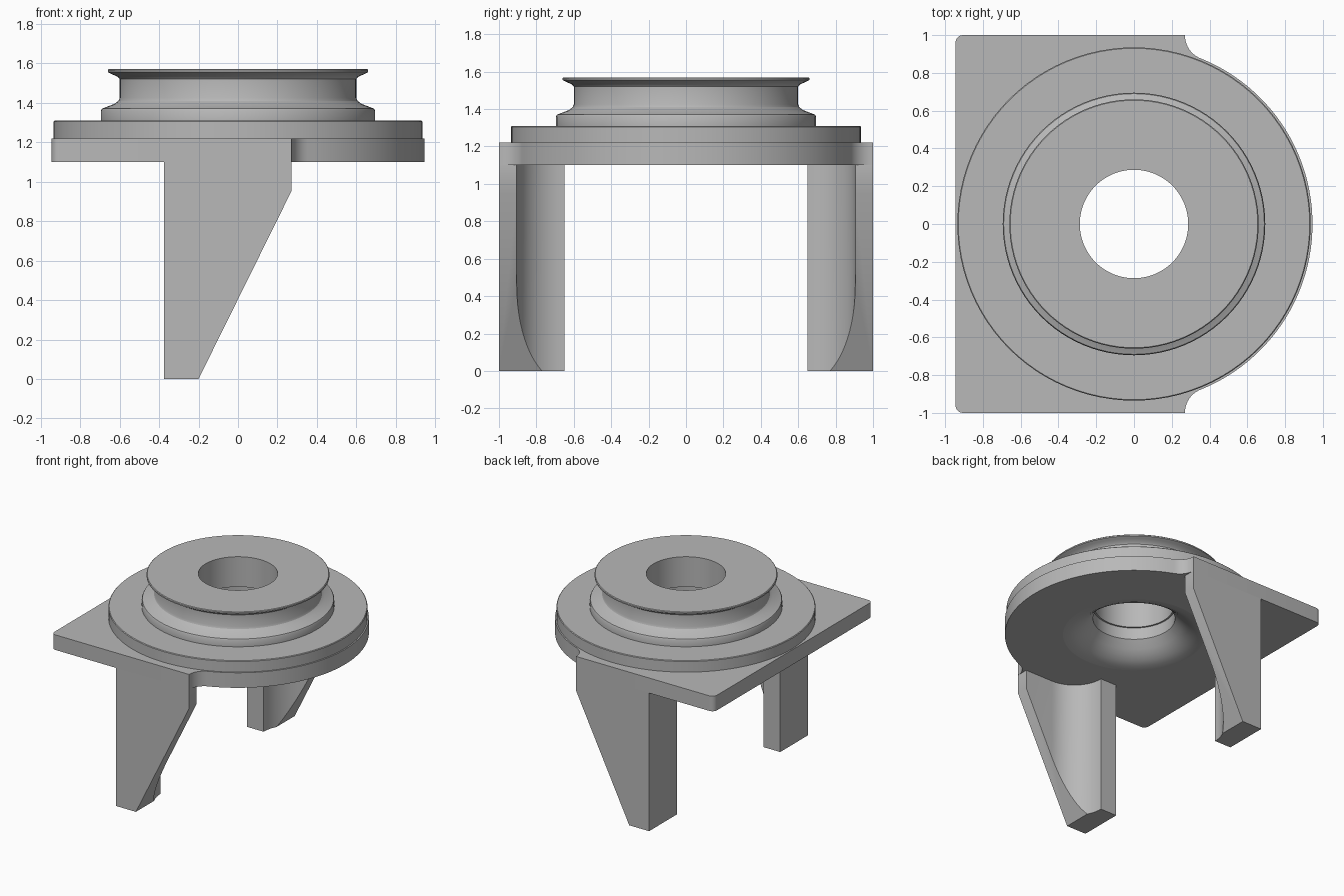
import bpy, bmesh
from math import sin, cos, radians, atan2, degrees, pi
from mathutils import Vector

cube = bpy.data.objects.get("Cube")
if cube:
    bpy.data.objects.remove(cube, do_unlink=True)

metal = bpy.data.materials.new("grey metal")
metal.use_nodes = True
grey = (0.48, 0.48, 0.48, 1)
metal.diffuse_color = grey
metal.node_tree.nodes["Principled BSDF"].inputs["Base Color"].default_value = grey


def arc(cx, cy, r, start, end, steps):
    """Points along an arc, angles in degrees."""
    angles = [radians(start + (end - start) * i / steps) for i in range(steps + 1)]
    return [(cx + r * cos(a), cy + r * sin(a)) for a in angles]


def finish(bm, name):
    bmesh.ops.remove_doubles(bm, verts=bm.verts, dist=0.0005)
    bmesh.ops.recalc_face_normals(bm, faces=bm.faces)
    mesh = bpy.data.meshes.new(name)
    bm.to_mesh(mesh)
    bm.free()
    mesh.materials.append(metal)
    obj = bpy.data.objects.new(name, mesh)
    bpy.context.collection.objects.link(obj)
    bpy.ops.object.select_all(action='DESELECT')
    obj.select_set(True)
    bpy.context.view_layer.objects.active = obj
    bpy.ops.object.shade_smooth_by_angle(angle=radians(28))
    return obj


def loop(bm, points, z):
    verts = [bm.verts.new((x, y, z)) for x, y in points]
    return [bm.edges.new((v, verts[(i + 1) % len(verts)])) for i, v in enumerate(verts)]


def extrude_up(bm, height):
    new = bmesh.ops.extrude_face_region(bm, geom=bm.faces[:])["geom"]
    verts = [g for g in new if isinstance(g, bmesh.types.BMVert)]
    bmesh.ops.translate(bm, verts=verts, vec=(0, 0, height))


# Mounting plate: square back, round front, relieved corners between them
BOTTOM, PLATE_TOP, RADIUS, LEG_END = 1.10, 1.22, 0.945, 0.27
MOUTH = 0.52
relief = 0.13
rx = LEG_END + relief
ry = ((RADIUS + relief) ** 2 - rx ** 2) ** 0.5
meet = degrees(atan2(ry, rx))
half = arc(0, 0, RADIUS, 0, meet, 40)
half += arc(rx, ry, relief, 180 + meet, 180, 10)[1:]
half += [(LEG_END, 1)] + arc(-RADIUS + 0.04, 0.96, 0.04, 90, 180, 6)
outline = half + [(x, -y) for x, y in reversed(half[1:])]
bm = bmesh.new()
edges = loop(bm, outline, BOTTOM)
edges += loop(bm, arc(0, 0, MOUTH, 0, 360, 96)[:-1], BOTTOM)
bmesh.ops.triangle_fill(bm, edges=edges, use_beauty=True)
extrude_up(bm, PLATE_TOP - BOTTOM)
finish(bm, "mounting_plate")

# Turned body: flared mouth, bore, grooved collar and base disc
profile = [
    (MOUTH, BOTTOM), (0.47, 1.107), (0.425, 1.125), (0.385, 1.15), (0.35, 1.18),
    (0.30, 1.235), (0.30, 1.33), (0.287, 1.33), (0.287, 1.57),
    (0.655, 1.57), (0.66, 1.565), (0.66, 1.555), (0.64, 1.545), (0.61, 1.532), (0.60, 1.52),
    (0.60, 1.425), (0.606, 1.41), (0.625, 1.395), (0.69, 1.37), (0.695, 1.36),
    (0.695, 1.31), (0.93, 1.31), (0.935, 1.305), (0.935, PLATE_TOP), (MOUTH, PLATE_TOP),
]
bm = bmesh.new()
ring = [bm.verts.new((r, 0, z)) for r, z in profile]
section = [bm.edges.new((v, ring[(i + 1) % len(ring)])) for i, v in enumerate(ring)]
bmesh.ops.spin(bm, geom=ring + section, axis=(0, 0, 1), cent=(0, 0, 0),
               angle=2 * pi, steps=96, use_merge=True)
finish(bm, "turned_body")

# Legs: a column blending through a hollow curve into a thin tapered web
for name, side in (("front_leg", -1), ("back_leg", 1)):
    section = [(-0.375, 1), (-0.375, 0.65)] + arc(0.025, 0.65, 0.255, 180, 90, 16)
    section += [(LEG_END, 0.905), (LEG_END, 1)]
    bm = bmesh.new()
    loop(bm, [(x, side * y) for x, y in section], 0)
    bm.faces.new(bm.verts[:])
    extrude_up(bm, BOTTOM)
    cut = bmesh.ops.bisect_plane(
        bm, geom=bm.verts[:] + bm.edges[:] + bm.faces[:], plane_co=(-0.2, 0, 0),
        plane_no=Vector((0.95, 0, -0.47)), clear_outer=True)["geom_cut"]
    bmesh.ops.holes_fill(bm, edges=[e for e in bm.edges if e.is_boundary], sides=0)
    finish(bm, name)
